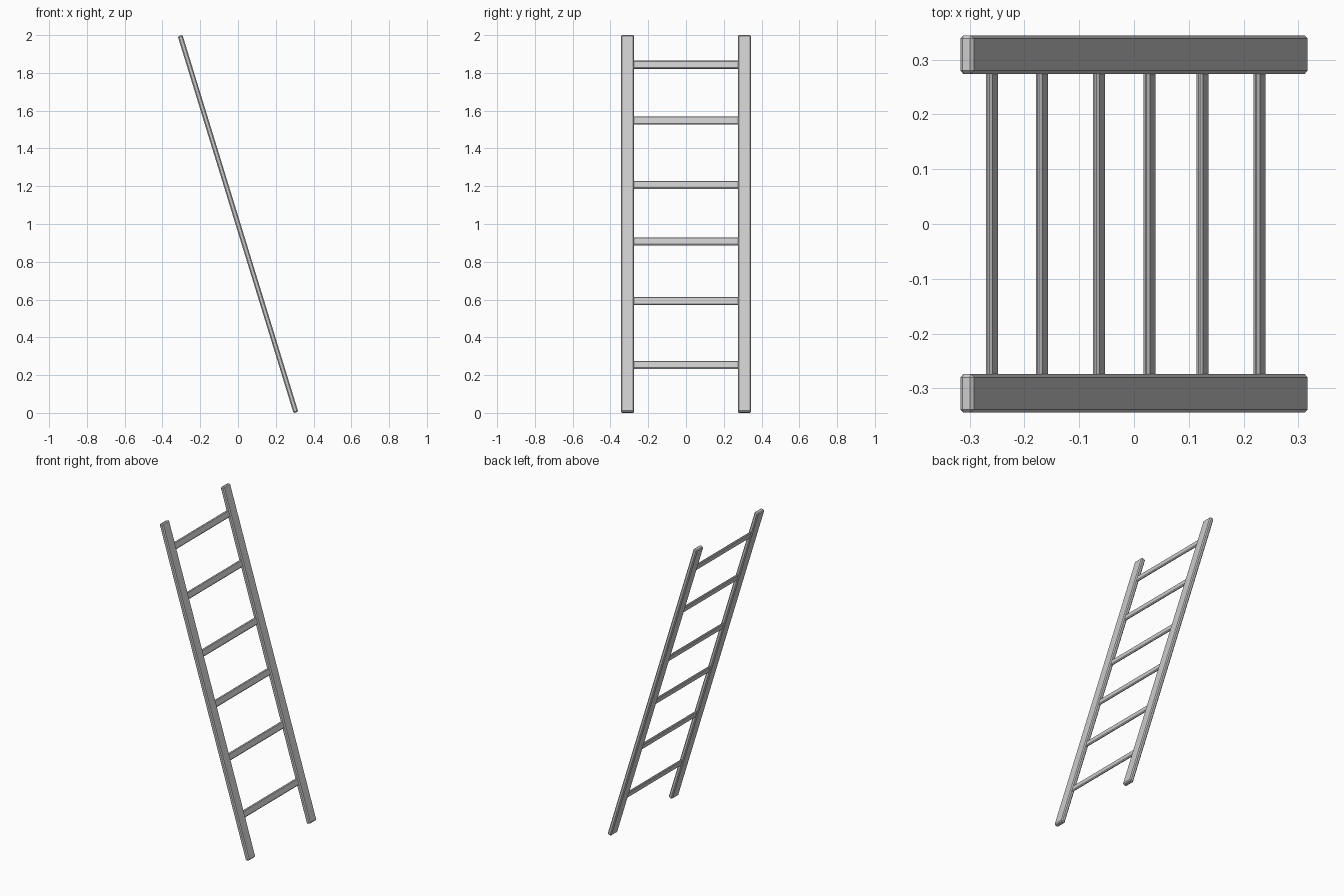
import bpy, math
from mathutils import Matrix

if "Cube" in bpy.data.objects:
    bpy.data.objects.remove(bpy.data.objects["Cube"])

LEAN = Matrix.Rotation(-math.radians(17.08), 4, 'Y')   # top leans towards -x
CENTRE = Matrix.Translation((0, 0, 1))


def chamfered_bar(name, size, y, along, chamfer):
    """Bar with flat chamfers, placed in the ladder plane then leaned."""
    bpy.ops.mesh.primitive_cube_add(size=1)
    ob = bpy.context.object
    ob.name = name
    ob.data.transform(Matrix.Diagonal((*size, 1)))
    ob.matrix_world = CENTRE @ LEAN @ Matrix.Translation((0, y, along))
    bevel = ob.modifiers.new("chamfer", 'BEVEL')
    bevel.width = chamfer
    bevel.segments = 1
    return ob


# two side rails
for side, label in ((-1, "front"), (1, "back")):
    chamfered_bar(label + "_rail", (0.026, 0.0705, 2.088), side * 0.3093, 0, 0.006)

# unevenly spaced rungs, let slightly into the rails
for i, along in enumerate((-0.781, -0.427, -0.097, 0.2165, 0.573, 0.882)):
    chamfered_bar(f"rung_{i + 1}", (0.0125, 0.58, 0.044), 0, along, 0.005)
